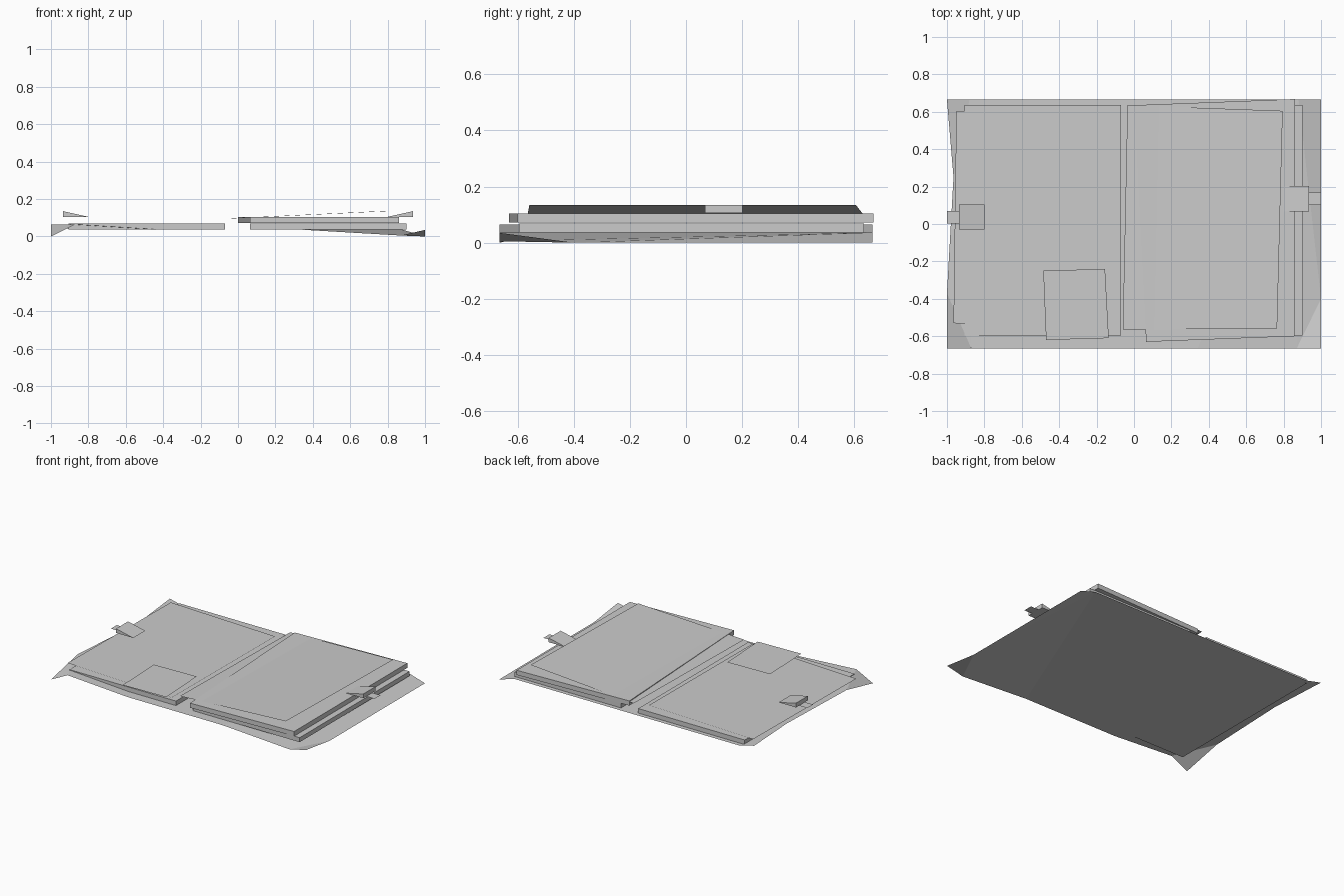
import bpy
import bmesh

cube = bpy.data.objects.get("Cube")
if cube:
    bpy.data.objects.remove(cube, do_unlink=True)

grey = bpy.data.materials.new("paper grey")
grey.use_nodes = True
grey.diffuse_color = (0.6, 0.6, 0.6, 1)
bsdf = grey.node_tree.nodes["Principled BSDF"]
bsdf.inputs["Base Color"].default_value = grey.diffuse_color


def finish(name, bm, closed=True):
    if closed:
        bmesh.ops.recalc_face_normals(bm, faces=bm.faces)
    mesh = bpy.data.meshes.new(name)
    bm.to_mesh(mesh)
    bm.free()
    mesh.materials.append(grey)
    obj = bpy.data.objects.new(name, mesh)
    bpy.context.collection.objects.link(obj)
    return obj


def sheet(name, faces):
    """Thin paper made of polygons wound counter-clockwise from above."""
    bm = bmesh.new()
    for pts in faces:
        bm.faces.new([bm.verts.new(p) for p in pts])
    bmesh.ops.remove_doubles(bm, verts=bm.verts, dist=0.001)
    return finish(name, bm, closed=False)


def prism(name, outline, offset):
    """Closed solid swept from a flat outline."""
    bm = bmesh.new()
    face = bm.faces.new([bm.verts.new(p) for p in outline])
    swept = bmesh.ops.extrude_face_region(bm, geom=[face], use_keep_orig=True)
    verts = [v for v in swept["geom"] if isinstance(v, bmesh.types.BMVert)]
    bmesh.ops.translate(bm, verts=verts, vec=offset)
    return finish(name, bm)


def stack(name, corners, bottom, top):
    return prism(name, [(x, y, bottom) for x, y in corners], (0, 0, top - bottom))


# Creased cover with one drooping and one curled front corner
FRONT, BACK, MID = -0.665, 0.665, 0.036
left_fold, left_back = (-0.87, FRONT, 0.065), (-0.88, BACK, MID)
right_fold, right_back = (0.87, FRONT, 0.005), (0.88, BACK, MID)
spine_lf, spine_lb = (-0.4, FRONT, MID), (-0.4, BACK, MID)
spine_rf, spine_rb = (0.34, FRONT, MID), (0.34, BACK, MID)
left_side, right_side = (-1, -0.37, 0.065), (1, -0.4, 0)
waist = (-0.965, 0.25, 0.055)
sheet("cover", [
    (spine_lf, spine_rf, spine_rb, spine_lb),
    (left_fold, spine_lf, left_back),
    (spine_lf, spine_lb, left_back),
    (spine_rf, right_fold, right_back),
    (spine_rf, right_back, spine_rb),
    (left_side, left_fold, waist),
    (left_fold, left_back, waist),
    (waist, left_back, (-1, BACK, 0.065)),
    (right_fold, right_side, right_back),
    (right_side, (1, BACK, 0), right_back),
    ((-1, FRONT, 0), left_fold, left_side),
    (right_fold, (1, FRONT, 0.035), right_side),
])

# Page stacks on both sides of the spine
for name, x0, x1 in (("left_stack", -0.905, -0.07), ("right_stack", 0.065, 0.9)):
    stack(name, [(x0, -0.595), (x1, -0.595), (x1, 0.635), (x0, 0.635)], 0.037, 0.069)
stack("upper_right_stack",
      [(0.065, -0.63), (0.86, -0.6), (0.86, 0.668), (0, 0.635)], 0.071, 0.104)

# Loose pages and a small note
sheet("left_page", [((-0.965, -0.53, 0.075), (-0.115, -0.578, 0.075),
                     (-0.105, 0.565, 0.075), (-0.95, 0.605, 0.075))])
sheet("right_page", [((-0.06, -0.565, 0.096), (0.765, -0.558, 0.135),
                      (0.795, 0.605, 0.135), (-0.035, 0.635, 0.096))])
sheet("note", [((-0.47, -0.62, 0.085), (-0.135, -0.61, 0.085),
                (-0.155, -0.24, 0.085), (-0.485, -0.25, 0.085))])

# Wedge clips with flat tabs at the outer edges
for side, s, y in (("left", 1, 0.135), ("right", -1, 0.037)):
    prism(side + "_clip", [(s * 0.8, y - 0.067, 0.105), (s * 0.935, y - 0.067, 0.105),
                           (s * 0.935, y - 0.067, 0.135)], (0, 0.134, 0))
    x0, x1 = sorted((s * 0.935, s))
    sheet(side + "_clip_tab", [((x0, y - 0.033, 0.105), (x1, y - 0.033, 0.105),
                                (x1, y + 0.033, 0.105), (x0, y + 0.033, 0.105))])
